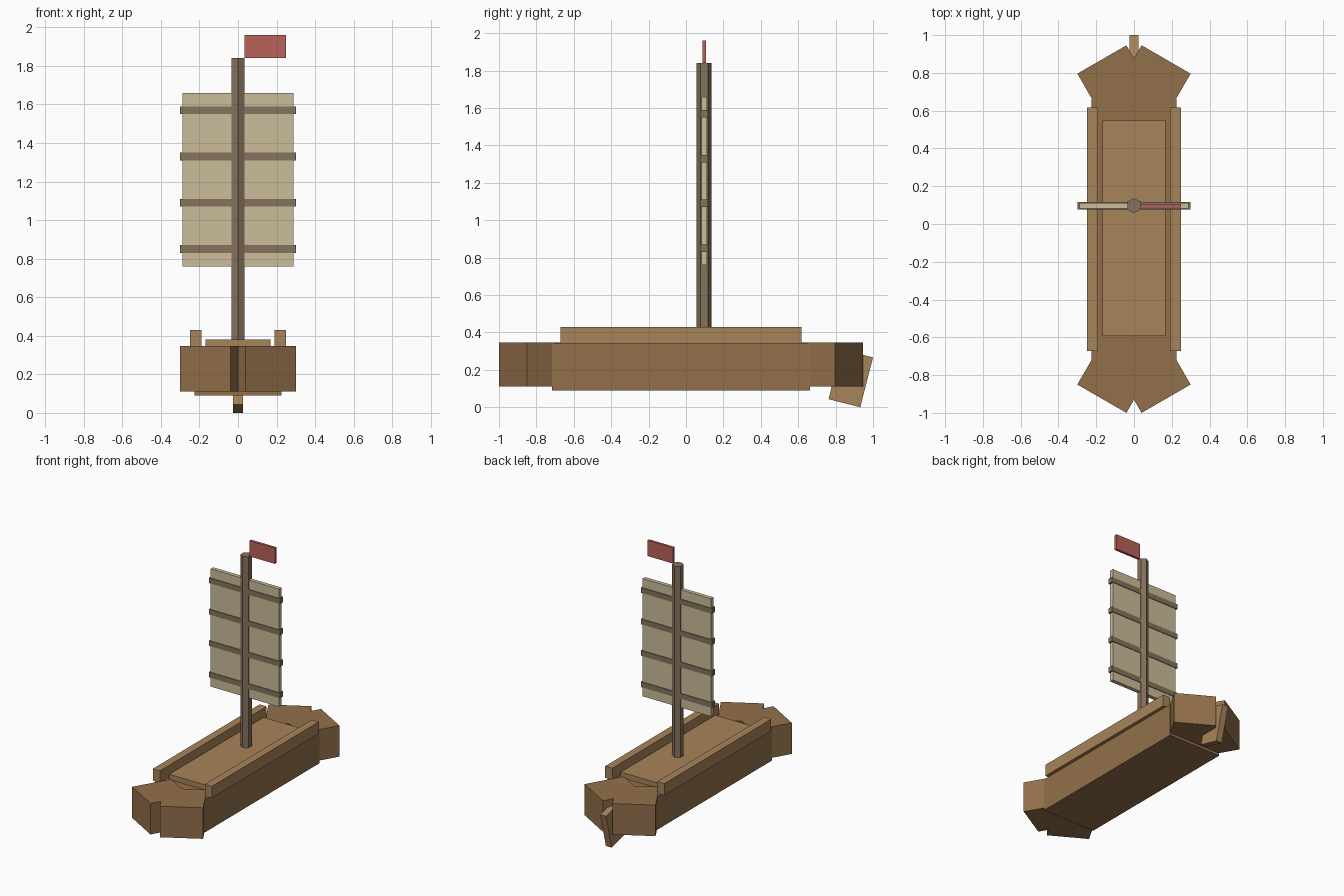
import bpy
from math import radians

if "Cube" in bpy.data.objects:
    bpy.data.objects.remove(bpy.data.objects["Cube"])

def material(name, rgb):
    m = bpy.data.materials.new(name)
    m.diffuse_color = (*rgb, 1)
    m.use_nodes = True
    m.node_tree.nodes["Principled BSDF"].inputs["Base Color"].default_value = m.diffuse_color
    return m

HULL = material("hull_wood", (0.29, 0.16, 0.07))
DECK = material("deck_wood", (0.39, 0.23, 0.10))
MAST = material("mast_wood", (0.24, 0.17, 0.11))
SAIL = material("sail_cloth", (0.60, 0.51, 0.32))
FLAG = material("flag_cloth", (0.48, 0.12, 0.10))

def box(name, center, size, mat, rot=(0, 0, 0)):
    bpy.ops.mesh.primitive_cube_add(size=1, location=center, rotation=rot)
    ob = bpy.context.object
    ob.name = name
    ob.scale = size
    ob.data.materials.append(mat)
    return ob

MID = -0.027   # middle of the hull along y
MAST_Y = 0.097

# Hull and raised deck
box("hull", (0, MID, 0.215), (0.45, 1.38, 0.25), HULL)
box("deck", (0, MID + 0.005, 0.355), (0.336, 1.14, 0.05), DECK)

# Side rails, and paired angled blocks forming the notched bow and stern
for sx, side in ((-1, "left"), (1, "right")):
    box(f"rail_{side}", (sx * 0.22, MID, 0.385), (0.06, 1.29, 0.09), DECK)
    for sy, end in ((-1, "bow"), (1, "stern")):
        box(f"{end}_block_{side}", (sx * 0.095, MID + sy * 0.768, 0.2285),
            (0.30, 0.30, 0.237), HULL, (0, 0, radians(-30 * sx * sy)))

# Tilted rudder
box("rudder", (0, 0.881, 0.155), (0.05, 0.175, 0.275), DECK, (radians(-14.3), 0, 0))

# Six-sided mast
bpy.ops.mesh.primitive_cylinder_add(vertices=6, radius=0.04, depth=1.49,
                                    location=(0, MAST_Y, 1.095))
mast = bpy.context.object
mast.name = "mast"
mast.data.materials.append(MAST)

# Sail with battens, and the flag
box("sail", (0, MAST_Y, 1.21), (0.576, 0.03, 0.90), SAIL)
for i in range(4):
    box(f"batten_{i + 1}", (0, MAST_Y, 0.85 + 0.24 * i), (0.60, 0.04, 0.04), MAST)
box("flag", (0.1425, MAST_Y, 1.90), (0.215, 0.02, 0.12), FLAG)
